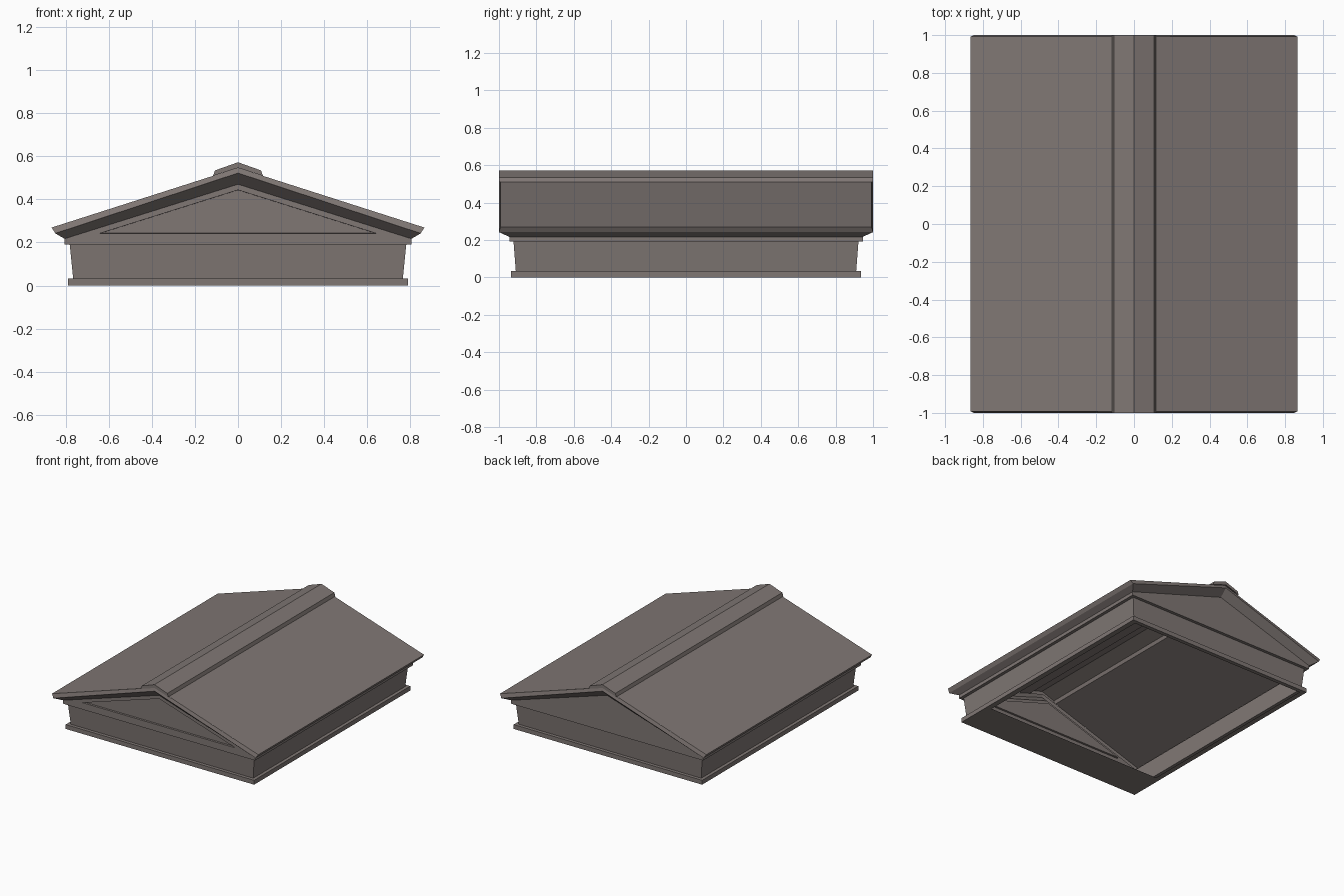
import bpy, bmesh

if "Cube" in bpy.data.objects:
    bpy.data.objects.remove(bpy.data.objects["Cube"])

stone = bpy.data.materials.new("warm grey stone")
stone.diffuse_color = (0.215, 0.185, 0.175, 1)
stone.use_nodes = True
stone.node_tree.nodes["Principled BSDF"].inputs["Base Color"].default_value = stone.diffuse_color


def ring(hx, y0, y1, z, apex=None):
    """Six-point loop around a gabled box: corners plus the middle of each end."""
    a = z if apex is None else apex
    return [(-hx, y0, z), (0, y0, a), (hx, y0, z), (hx, y1, z), (0, y1, a), (-hx, y1, z)]


def finish(bm, name, recalc=True):
    bmesh.ops.remove_doubles(bm, verts=bm.verts[:], dist=1e-5)
    if recalc:
        bmesh.ops.recalc_face_normals(bm, faces=bm.faces[:])
    me = bpy.data.meshes.new(name)
    bm.to_mesh(me)
    bm.free()
    me.materials.append(stone)
    ob = bpy.data.objects.new(name, me)
    bpy.context.collection.objects.link(ob)
    return ob


def loft(rings):
    """Skin consecutive loops with outward faces, skipping zero-size ones."""
    bm = bmesh.new()
    for lo, hi in zip(rings, rings[1:]):
        for i in range(6):
            j = (i + 1) % 6
            pts = list(dict.fromkeys([lo[i], lo[j], hi[j], hi[i]]))
            if len(pts) > 2:
                bm.faces.new([bm.verts.new(p) for p in pts])
    bmesh.ops.remove_doubles(bm, verts=bm.verts[:], dist=1e-5)
    return bm


# Open shell: bottom rim with a deep front ledge, plinth, leaning walls and top band
finish(loft([
    ring(0.75, -0.655, 0.905, 0),
    ring(0.79, -0.935, 0.935, 0),
    ring(0.79, -0.935, 0.935, 0.033),
    ring(0.765, -0.91, 0.91, 0.033),
    ring(0.781, -0.922, 0.922, 0.191),
    ring(0.805, -0.945, 0.945, 0.191),
    ring(0.805, -0.945, 0.945, 0.217),
]), "plinth_and_walls", recalc=False)

# Gables, sloping cornice and fascia
bm = loft([
    ring(0.805, -0.945, 0.945, 0.217),
    ring(0.805, -0.945, 0.945, 0.217, 0.47),
    ring(0.848, -1, 1, 0.242, 0.522),
    ring(0.865, -0.992, 0.992, 0.269, 0.546),
])
# Recessed triangular panel in the front gable
front = [f for f in bm.faces if all(abs(v.co.y + 0.945) < 1e-4 for v in f.verts)]
panel = bmesh.ops.dissolve_faces(bm, faces=front, use_verts=True)["region"]
bmesh.ops.inset_individual(bm, faces=panel, thickness=0.0252, use_even_offset=True)
bmesh.ops.inset_individual(bm, faces=panel, thickness=0.0005, depth=-0.015, use_even_offset=True)
# Two roof slopes, stopping at the hollow ridge
for s in (-1, 1):
    pts = [(s * 0.865, -0.992, 0.269), (s * 0.865, 0.992, 0.269),
           (s * 0.116, 0.992, 0.509), (s * 0.116, -0.992, 0.509)]
    bm.faces.new([bm.verts.new(p) for p in pts[::-s]])
finish(bm, "gabled_roof", recalc=False)

# Hollow ridge cap: sheet along the ridge with closed ends
half = [(0.116, 0.509), (0.107, 0.534)]
top = half + [(0, 0.572)] + [(-x, z) for x, z in reversed(half)]
bm = bmesh.new()
for (xa, za), (xb, zb) in zip(top, top[1:]):
    bm.faces.new([bm.verts.new(p) for p in
                  ((xa, -1, za), (xa, 1, za), (xb, 1, zb), (xb, -1, zb))])
for y in (-1, 1):
    outline = [(x, y, z) for x, z in top + [(0, 0.546)]]
    bm.faces.new([bm.verts.new(p) for p in outline[::y * -1]])
finish(bm, "ridge_cap")
